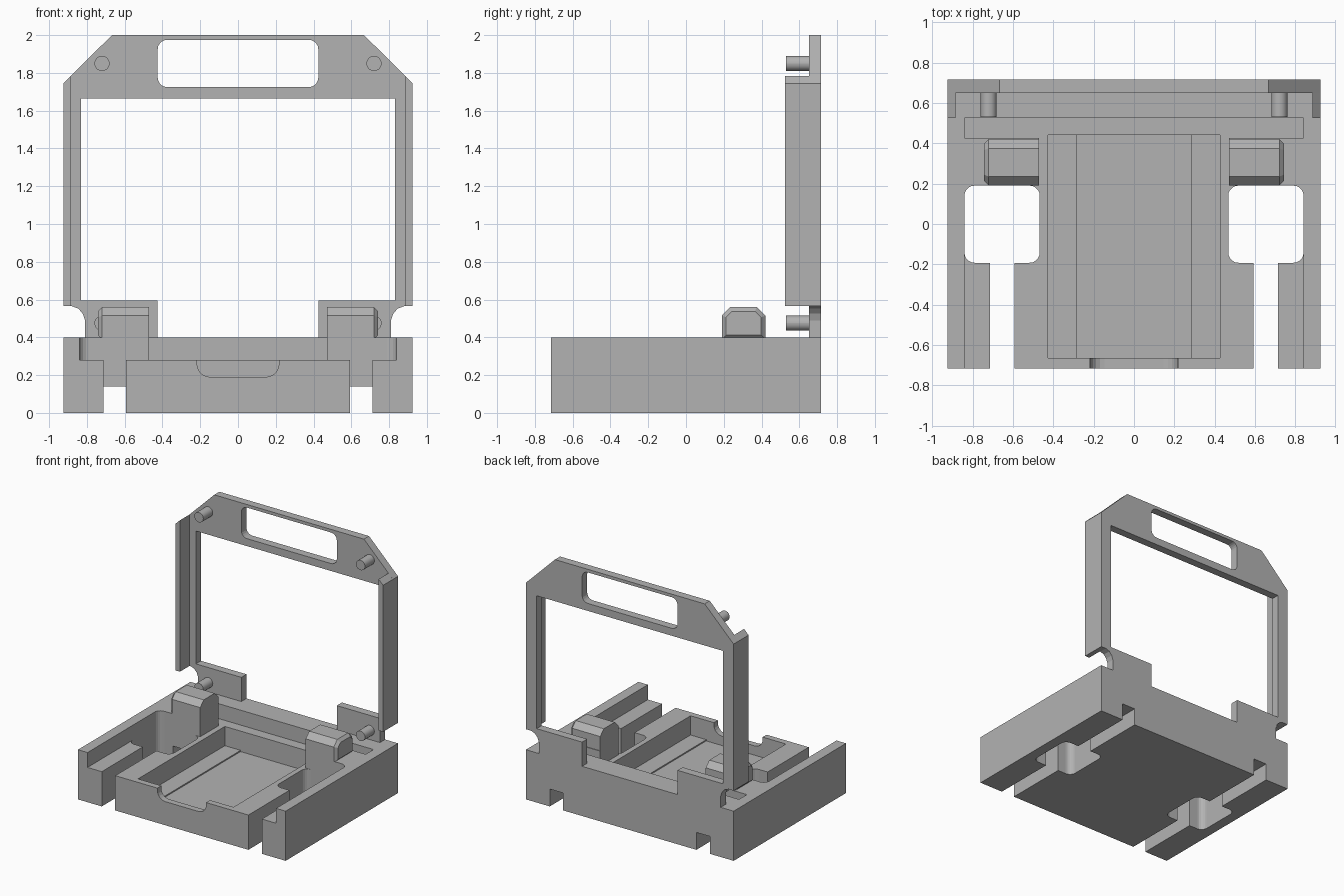
import bpy, bmesh, math

if "Cube" in bpy.data.objects:
    bpy.data.objects.remove(bpy.data.objects["Cube"], do_unlink=True)

grey = bpy.data.materials.new("plain_grey")
grey.use_nodes = True
COLOUR = (0.45, 0.45, 0.45, 1)
grey.diffuse_color = COLOUR
grey.node_tree.nodes["Principled BSDF"].inputs["Base Color"].default_value = COLOUR


def prism(name, pts, axis, lo, hi, bevel_end=0):
    """Extrude a flat outline along an axis, optionally bevelling the far end."""
    place = {"x": lambda a, b, t: (t, a, b),
             "y": lambda a, b, t: (a, t, b),
             "z": lambda a, b, t: (a, b, t)}[axis]
    bm = bmesh.new()
    ends = [[bm.verts.new(place(a, b, t)) for a, b in pts] for t in (lo, hi)]
    bm.faces.new(ends[0])
    far = bm.faces.new(ends[1])
    n = len(pts)
    for i in range(n):
        j = (i + 1) % n
        bm.faces.new((ends[0][i], ends[0][j], ends[1][j], ends[1][i]))
    bmesh.ops.recalc_face_normals(bm, faces=bm.faces)
    if bevel_end:
        bmesh.ops.bevel(bm, geom=list(far.edges), offset=bevel_end,
                        segments=1, affect="EDGES")
    mesh = bpy.data.meshes.new(name)
    bm.to_mesh(mesh)
    bm.free()
    mesh.materials.append(grey)
    ob = bpy.data.objects.new(name, mesh)
    bpy.context.scene.collection.objects.link(ob)
    return ob


def rect(x0, x1, y0, y1, r=0, steps=5):
    """Rectangle outline with optional rounded corners."""
    if not r:
        return [(x0, y0), (x1, y0), (x1, y1), (x0, y1)]
    centres = [(x1 - r, y1 - r), (x0 + r, y1 - r), (x0 + r, y0 + r), (x1 - r, y0 + r)]
    return [(cx + r * math.cos(a), cy + r * math.sin(a))
            for k, (cx, cy) in enumerate(centres)
            for a in [math.pi / 2 * (k + i / steps) for i in range(steps + 1)]]


def symmetric(half):
    """Complete an outline given its +x half."""
    return half + [(-x, y) for x, y in reversed(half)]


def carve(ob, cutters):
    """Subtract the cutters from the object, then remove them."""
    for c in cutters:
        c.hide_render = True
        mod = ob.modifiers.new("cut", "BOOLEAN")
        mod.operation, mod.solver, mod.object = "DIFFERENCE", "EXACT", c
    graph = bpy.context.evaluated_depsgraph_get()
    graph.update()
    mesh = bpy.data.meshes.new_from_object(ob.evaluated_get(graph))
    ob.modifiers.clear()
    ob.data = mesh
    for c in cutters:
        bpy.data.objects.remove(c, do_unlink=True)


def mirrored(ob):
    ob.modifiers.new("mirror", "MIRROR")
    return ob


W, D, H = 0.925, 0.715, 0.4      # half width, half depth, base height
LEDGE = 0.28                     # level of the recessed top

# Base with its stepped recess, tray, finger notch, slots and openings
base = prism("base", rect(-W, W, -D, D), "z", 0, H)
cuts = [
    prism("recess_cut", symmetric([(0.84, -0.8), (0.84, 0.1), (0.7, 0.1), (0.7, 0.19),
                                   (0.47, 0.19), (0.47, 0.425), (0.84, 0.425),
                                   (0.84, 0.525)]), "z", LEDGE, 0.6),
    prism("tray_cut", symmetric([(0.285, 0.115), (0.285, 0.125), (0.425, 0.125),
                                 (0.425, 0.6)]), "y", -0.665, 0.44),
    prism("notch_cut", rect(-0.217, 0.217, 0.19, 0.5, 0.07), "y", -0.8, -0.6),
]
for s in (-1, 1):
    x0, x1 = sorted((s * 0.593, s * 0.713))
    h0, h1 = sorted((s * 0.467, s * 0.84))
    cuts += [
        prism("slot_cut", rect(x0, x1, -0.8, 0), "z", -0.1, 0.6),
        prism("channel_cut", rect(x0, x1, 0.05, 0.8), "z", -0.1, 0.14),
        prism("opening_cut", rect(h0, h1, -0.192, 0.19, 0.05), "z", -0.1, 0.6),
    ]
carve(base, cuts)

# Chamfered blocks standing behind the openings
mirrored(prism("hinge_block", [(0.19, 0.39), (0.42, 0.39), (0.42, 0.515), (0.375, 0.56),
                               (0.235, 0.56), (0.19, 0.515)], "x", 0.47, 0.742, 0.022))

# Upright frame with clipped corners, handle slot and open window
frame = prism("upright_frame", symmetric([(0.81, H), (0.81, 0.49), (0.822, 0.525),
                                          (0.845, 0.552), (0.88, 0.565), (W, 0.565),
                                          (W, 1.745), (0.667, 2)]), "y", 0.65, D)
carve(frame, [
    prism("handle_cut", rect(-0.425, 0.425, 1.725, 1.975, 0.05), "y", 0.5, 0.9),
    prism("window_cut", symmetric([(0.425, 0.2), (0.425, 0.595), (0.83, 0.595),
                                   (0.83, 1.665)]), "y", 0.5, 0.9),
])

# Side flanges of the frame
mirrored(prism("side_flange", [(0.885, 0.565), (W, 0.565), (W, 1.745), (0.885, 1.784)],
               "y", 0.525, 0.65))

# Round locating pins, upper and lower
for label, z in (("upper", 1.85), ("lower", 0.475)):
    pin = mirrored(prism(label + "_pin", rect(0.68, 0.76, z - 0.04, z + 0.04, 0.0399),
                         "y", 0.53, 0.66))
    bpy.ops.object.select_all(action="DESELECT")
    pin.select_set(True)
    bpy.context.view_layer.objects.active = pin
    bpy.ops.object.shade_smooth_by_angle(angle=math.radians(35))
